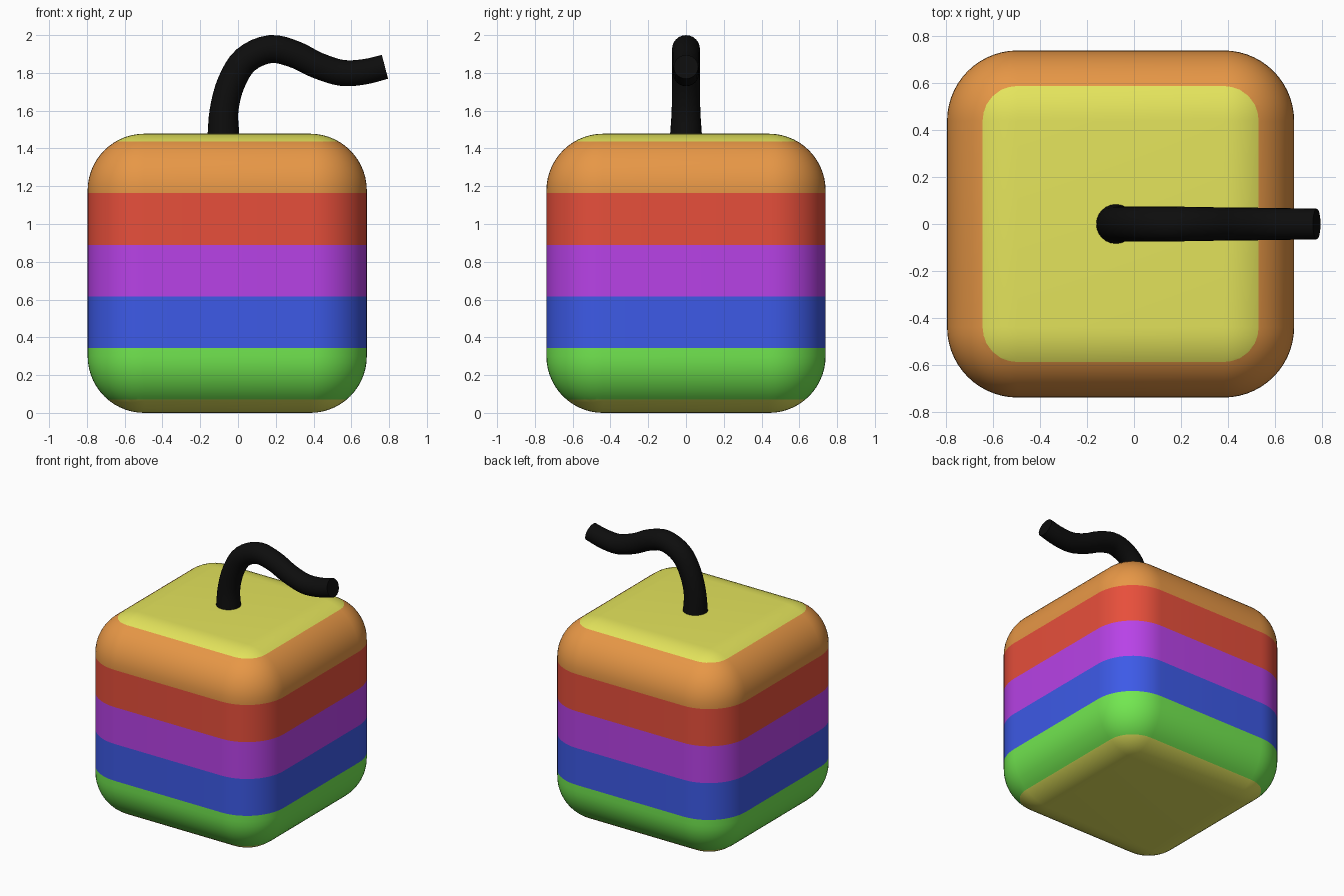
import bpy, bmesh, math
from mathutils import Vector

if "Cube" in bpy.data.objects:
    bpy.data.objects.remove(bpy.data.objects["Cube"])


def linear(c):
    c /= 255
    return c / 12.92 if c <= 0.04045 else ((c + 0.055) / 1.055) ** 2.4


def material(name, rgb):
    m = bpy.data.materials.new(name)
    m.diffuse_color = (*[linear(c) for c in rgb], 1)
    m.use_nodes = True
    m.node_tree.nodes["Principled BSDF"].inputs["Base Color"].default_value = m.diffuse_color
    return m


def add_object(name, bm, mats):
    bmesh.ops.recalc_face_normals(bm, faces=bm.faces)
    me = bpy.data.meshes.new(name)
    bm.to_mesh(me)
    bm.free()
    for m in mats:
        me.materials.append(m)
    ob = bpy.data.objects.new(name, me)
    bpy.context.collection.objects.link(ob)
    bpy.context.view_layer.objects.active = ob
    ob.select_set(True)
    bpy.ops.object.shade_smooth_by_angle(angle=math.radians(40))
    ob.select_set(False)
    return ob


yellow = material("yellow", (228, 228, 92))
green = material("green", (114, 231, 80))
blue = material("blue", (61, 90, 231))
purple = material("purple", (184, 66, 231))
red = material("red", (231, 79, 59))
orange = material("orange", (231, 151, 70))
black = material("black", (13, 13, 13))

# Rounded cube body, cut at each stripe height and coloured by height
SIZE, CX = 1.478, -0.057
cuts = [0.07, 0.344, 0.617, 0.89, 1.165, 1.438]
bm = bmesh.new()
bmesh.ops.create_cube(bm, size=SIZE)
bmesh.ops.translate(bm, verts=bm.verts, vec=(CX, 0, SIZE / 2))
bmesh.ops.bevel(bm, geom=bm.edges[:], offset=0.3, segments=14, profile=0.5,
                affect='EDGES', clamp_overlap=True)
for z in cuts:
    bmesh.ops.bisect_plane(bm, geom=bm.verts[:] + bm.edges[:] + bm.faces[:],
                           plane_co=(0, 0, z), plane_no=(0, 0, 1), dist=1e-5)
for f in bm.faces:
    z = f.calc_center_median().z
    f.material_index = sum(z > c for c in cuts) % 6
add_object("striped_body", bm, [yellow, green, blue, purple, red, orange])

# Curved fuse: a tube swept along a smooth path of (x, z, radius)
path = [(-0.077, 1.46, 0.085), (-0.074, 1.6, 0.076), (-0.037, 1.745, 0.074),
        (0.04, 1.868, 0.074), (0.17, 1.926, 0.074), (0.30, 1.898, 0.072),
        (0.42, 1.840, 0.070), (0.55, 1.800, 0.069), (0.67, 1.806, 0.067),
        (0.778, 1.832, 0.065)]
pts = [Vector(p) for p in path]
ext = [2 * pts[0] - pts[1]] + pts + [2 * pts[-1] - pts[-2]]
line, STEPS, SIDES = [], 4, 24
for i in range(1, len(pts)):
    a, b, c, d = ext[i - 1:i + 3]
    for k in range(STEPS):
        t = k / STEPS
        line.append(0.5 * (2 * b + (c - a) * t + (2 * a - 5 * b + 4 * c - d) * t ** 2
                           + (3 * b - a - 3 * c + d) * t ** 3))
line.append(pts[-1])

bm = bmesh.new()
rings = []
for i, p in enumerate(line):
    t = line[min(i + 1, len(line) - 1)] - line[max(i - 1, 0)]
    n = Vector((-t.y, 0, t.x)).normalized()
    ring = []
    for k in range(SIDES):
        a = 2 * math.pi * k / SIDES
        off = (n * math.cos(a) + Vector((0, 1, 0)) * math.sin(a)) * p.z
        ring.append(bm.verts.new(Vector((p.x, 0, p.y)) + off))
    rings.append(ring)
for r, s in zip(rings, rings[1:]):
    for k in range(SIDES):
        j = (k + 1) % SIDES
        bm.faces.new((r[k], r[j], s[j], s[k]))
bm.faces.new(rings[0])
bm.faces.new(rings[-1])
add_object("fuse", bm, [black])
